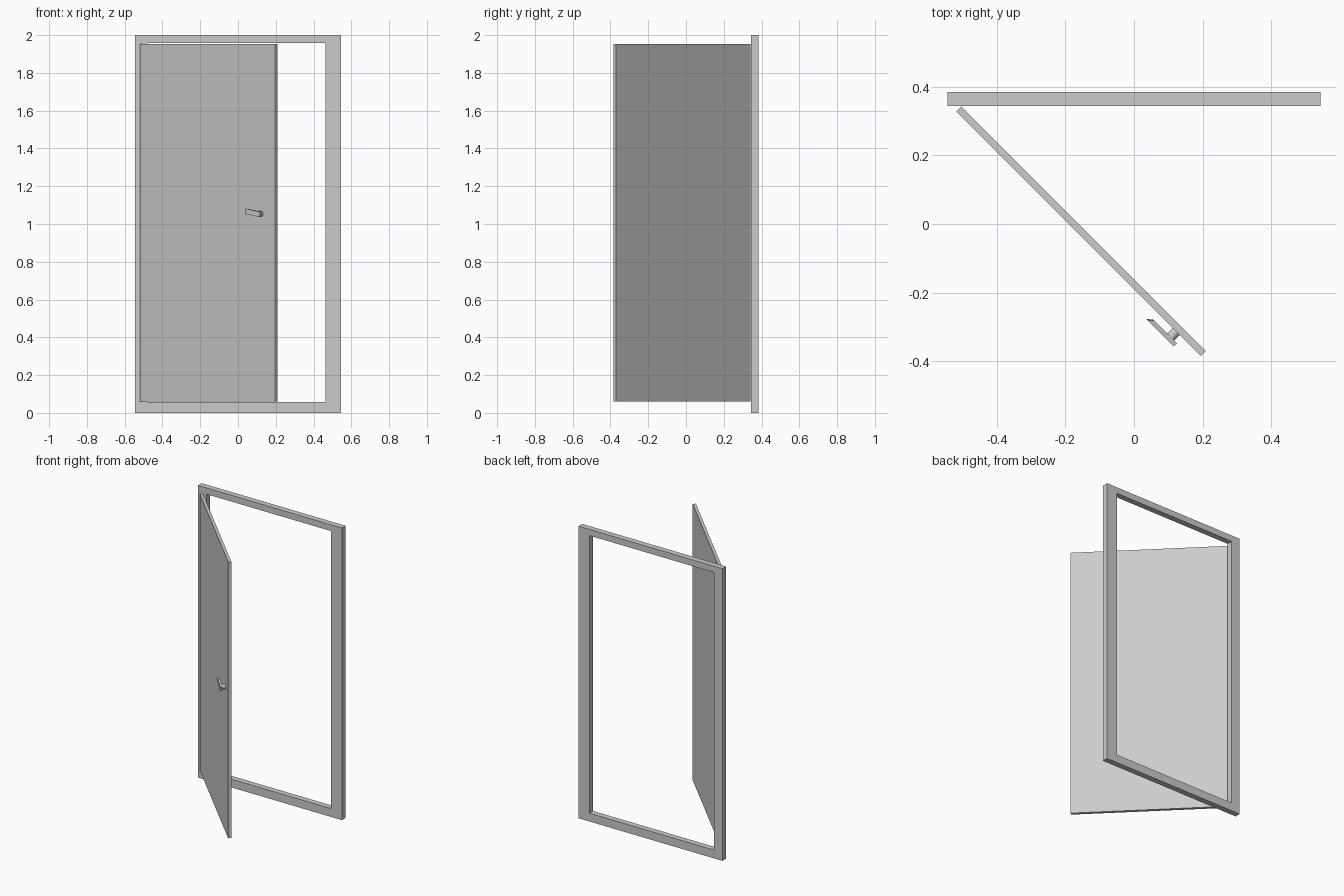
import bpy, bmesh, math
from mathutils import Matrix, Vector

if "Cube" in bpy.data.objects:
    bpy.data.objects.remove(bpy.data.objects["Cube"])

# One plain grey for everything
grey = bpy.data.materials.new("plain grey")
grey.diffuse_color = (0.6, 0.6, 0.6, 1)
grey.use_nodes = True
grey.node_tree.nodes["Principled BSDF"].inputs["Base Color"].default_value = grey.diffuse_color


def finish(name, bm, matrix=None):
    """Turn a bmesh into a named, coloured object."""
    if matrix:
        bm.transform(matrix)
    bmesh.ops.recalc_face_normals(bm, faces=bm.faces)
    mesh = bpy.data.meshes.new(name)
    bm.to_mesh(mesh)
    bm.free()
    mesh.materials.append(grey)
    obj = bpy.data.objects.new(name, mesh)
    bpy.context.collection.objects.link(obj)
    return obj


def box(lo, hi):
    bm = bmesh.new()
    lo, hi = Vector(lo), Vector(hi)
    bmesh.ops.create_cube(bm, size=1, matrix=Matrix.Translation((lo + hi) / 2)
                          @ Matrix.Diagonal((*(hi - lo), 1)))
    return bm


def rectangle(x0, x1, z0, z1):
    return [(x0, z0), (x1, z0), (x1, z1), (x0, z1)]


# Door frame: one solid ring between an outer and an inner rectangle
bm = bmesh.new()
outer = rectangle(-0.545, 0.545, 0, 2)
inner = rectangle(-0.48, 0.463, 0.057, 1.957)
rings = [[bm.verts.new((x, y, z)) for x, z in loop]
         for loop, y in ((outer, 0.345), (inner, 0.345), (inner, 0.385), (outer, 0.385))]
for a, b in zip(rings, rings[1:] + rings[:1]):
    for i in range(4):
        j = (i + 1) % 4
        bm.faces.new((a[i], a[j], b[j], b[i]))
finish("door_frame", bm)

# Open door leaf: local x runs from the hinge, local -y is the handle side
swing = Matrix.Translation((-0.5115, 0.3355, 0)) @ Matrix.Rotation(-math.pi / 4, 4, "Z")
finish("door_leaf", box((0, -0.01, 0.061), (1.009, 0.01, 1.953)), swing)

# Handle spindle
bm = bmesh.new()
bmesh.ops.create_cone(bm, cap_ends=True, segments=24, radius1=0.0145, radius2=0.0145, depth=0.032,
                      matrix=Matrix.Translation((0.908, -0.022, 1.054))
                      @ Matrix.Rotation(math.pi / 2, 4, "X"))
spindle = finish("handle_spindle", bm, swing)
for p in spindle.data.polygons:
    p.use_smooth = len(p.vertices) == 4

# Handle lever: bar with a slanted tip, tilted slightly upward
bm = bmesh.new()
profile = [(0.024, -0.033), (0.024, -0.046), (-0.086, -0.046), (-0.071, -0.033)]
face = bm.faces.new([bm.verts.new((x, y, -0.014)) for x, y in profile])
top = bmesh.ops.extrude_face_region(bm, geom=[face])["geom"]
bmesh.ops.translate(bm, vec=(0, 0, 0.028),
                    verts=[v for v in top if isinstance(v, bmesh.types.BMVert)])
tilt = Matrix.Translation((0.908, 0, 1.054)) @ Matrix.Rotation(math.radians(9), 4, "Y")
finish("handle_lever", bm, swing @ tilt)
